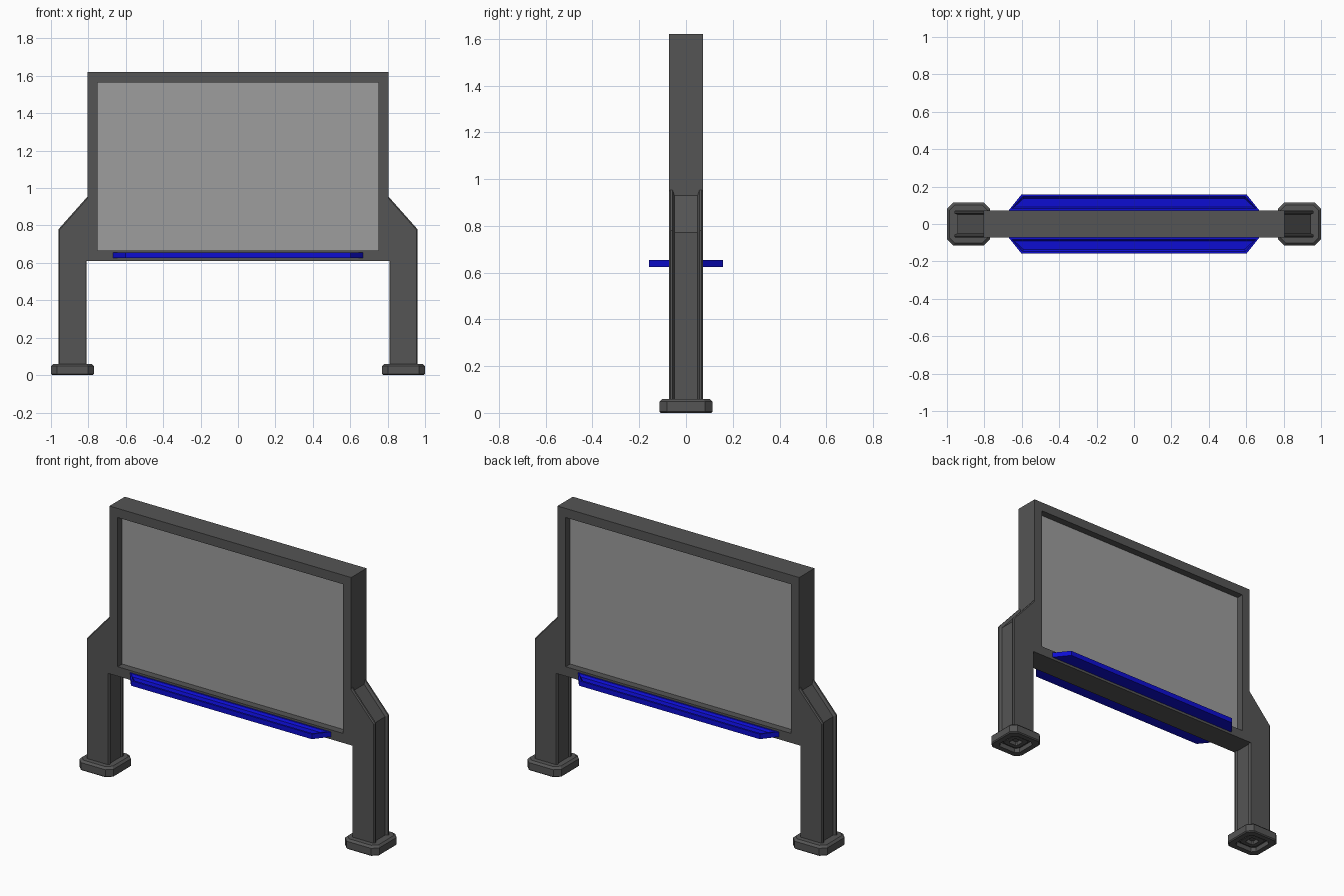
import bpy, bmesh

cube = bpy.data.objects.get("Cube")
if cube:
    bpy.data.objects.remove(cube, do_unlink=True)


def material(name, r, g, b):
    mat = bpy.data.materials.new(name)
    mat.use_nodes = True
    mat.diffuse_color = (r, g, b, 1)
    node = next(n for n in mat.node_tree.nodes if n.type == 'BSDF_PRINCIPLED')
    node.inputs["Base Color"].default_value = (r, g, b, 1)
    return mat


dark_grey = material("dark_grey", 0.09, 0.09, 0.09)
light_grey = material("light_grey", 0.34, 0.34, 0.34)
blue = material("blue", 0.004, 0.004, 0.65)


def loft(name, sections, mat, closed=False):
    """Skin equal-sized rings of points; cap the ends or close the loop."""
    bm = bmesh.new()
    rings = [[bm.verts.new(p) for p in ring] for ring in sections]
    pairs = list(zip(rings, rings[1:]))
    if closed:
        pairs.append((rings[-1], rings[0]))
    else:
        bm.faces.new(rings[0])
        bm.faces.new(rings[-1])
    n = len(rings[0])
    for a, b in pairs:
        for i in range(n):
            j = (i + 1) % n
            bm.faces.new((a[i], a[j], b[j], b[i]))
    bmesh.ops.recalc_face_normals(bm, faces=bm.faces)
    mesh = bpy.data.meshes.new(name)
    bm.to_mesh(mesh)
    bm.free()
    mesh.materials.append(mat)
    obj = bpy.data.objects.new(name, mesh)
    bpy.context.scene.collection.objects.link(obj)
    return obj


def rect_xz(w, z0, z1, y):
    return [(-w, y, z0), (w, y, z0), (w, y, z1), (-w, y, z1)]


# Frame: square-edged ring with a double-sided recessed panel
D = 0.073
outer, inner = (0.805, 0.61, 1.62), (0.75, 0.667, 1.565)
loft("frame", [rect_xz(*outer, -D), rect_xz(*outer, D),
               rect_xz(*inner, D), rect_xz(*inner, -D)], dark_grey, closed=True)
loft("board_panel", [rect_xz(*inner, -0.03), rect_xz(*inner, 0.03)], light_grey)


# Legs: side profile lofted through the thickness, chamfered and grooved
def leg_profile(s, y, o, i):
    points = [(0.81 + i, 0.04), (0.96 - o, 0.04), (0.96 - o, 0.78 - 0.5 * o),
              (0.80, 0.96 - 1.6 * o), (0.80, 0.61), (0.81 + i, 0.61)]
    return [(s * x, y, z) for x, z in points]


half = [(D, 0.006, 0.004), (0.067, 0, 0), (0.058, 0, 0), (0.05, 0.015, 0.006)]
steps = [(-y, o, i) for y, o, i in half] + half[::-1]


# Feet: chamfered pads with a stepped hollow underneath
def octagon(s, r, z):
    c = 0.28 * r
    pts = [(r, r - c), (r - c, r), (c - r, r), (-r, r - c),
           (-r, c - r), (c - r, -r), (r - c, -r), (r, c - r)]
    return [(s * 0.885 + x, y, z) for x, y in pts]


foot_rings = [(0.025, 0.035), (0.03, 0.015), (0.055, 0.015), (0.06, 0.025),
              (0.072, 0.025), (0.076, 0), (0.108, 0), (0.114, 0.006),
              (0.114, 0.048), (0.102, 0.06)]

for s, side in ((1, "left"), (-1, "right")):
    loft(side + "_leg", [leg_profile(s, *step) for step in steps], dark_grey)
    loft(side + "_foot", [octagon(s, r, z) for r, z in foot_rings], dark_grey)


# Pen trays: tapered ledges with a shallow trough, front and back
def tray_ring(s, inset, z):
    y0, y1 = 0.07 + inset, 0.158 - inset
    w0, w1 = 0.672 - 1.5 * inset, 0.602 - 0.5 * inset
    return [(-w0, s * y0, z), (w0, s * y0, z), (w1, s * y1, z), (-w1, s * y1, z)]


for s, side in ((-1, "front"), (1, "back")):
    loft(side + "_tray", [tray_ring(s, 0, 0.625), tray_ring(s, 0, 0.655),
                          tray_ring(s, 0.012, 0.655), tray_ring(s, 0.022, 0.643)], blue)
